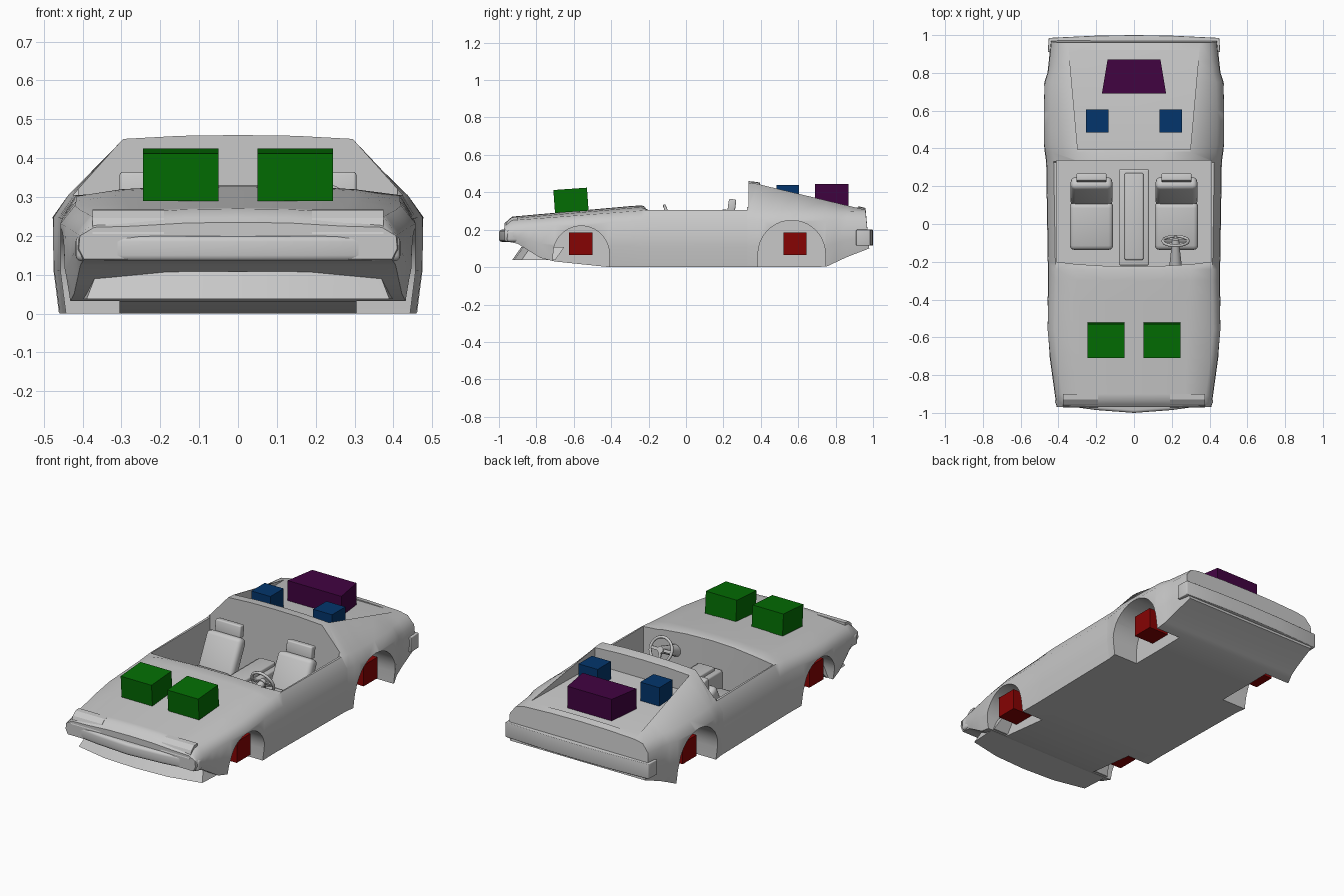
import bpy, bmesh, math
from mathutils import Vector, Matrix

if "Cube" in bpy.data.objects:
    bpy.data.objects.remove(bpy.data.objects["Cube"], do_unlink=True)


def material(name, rgb):
    mat = bpy.data.materials.new(name)
    mat.use_nodes = True
    color = (*rgb, 1)
    mat.diffuse_color = color
    mat.node_tree.nodes["Principled BSDF"].inputs["Base Color"].default_value = color
    return mat


GREY = material("light grey", (0.58, 0.58, 0.58))
RED = material("dark red", (0.24, 0.001, 0.001))
GREEN = material("dark green", (0.001, 0.155, 0.001))
BLUE = material("dark blue", (0.001, 0.036, 0.15))
PURPLE = material("dark purple", (0.053, 0.001, 0.053))


def activate(obj):
    bpy.ops.object.select_all(action="DESELECT")
    obj.select_set(True)
    bpy.context.view_layer.objects.active = obj


def finish(name, bm, mat, bevel=0, smooth=0):
    bmesh.ops.recalc_face_normals(bm, faces=bm.faces)
    mesh = bpy.data.meshes.new(name)
    bm.to_mesh(mesh)
    bm.free()
    mesh.materials.append(mat)
    obj = bpy.data.objects.new(name, mesh)
    bpy.context.collection.objects.link(obj)
    if bevel:
        mod = obj.modifiers.new("round", "BEVEL")
        mod.width, mod.segments = bevel, 3
        activate(obj)
        bpy.ops.object.modifier_apply(modifier=mod.name)
    if smooth:
        activate(obj)
        bpy.ops.object.shade_smooth_by_angle(angle=math.radians(smooth))
    return obj


def add_prism(bm, outline, axis, low, high):
    """Extrude an outline, (y, z) along x or (x, y) along z; return both end rings."""
    def place(p, d):
        return (d, *p) if axis == "x" else (*p, d)
    a = [bm.verts.new(place(p, low)) for p in outline]
    b = [bm.verts.new(place(p, high)) for p in outline]
    bm.faces.new(a)
    bm.faces.new(b[::-1])
    for i in range(len(a)):
        j = (i + 1) % len(a)
        bm.faces.new((a[i], a[j], b[j], b[i]))
    return a, b


def prism(name, outline, axis, low, high, mat=GREY, bevel=0, smooth=0):
    bm = bmesh.new()
    add_prism(bm, outline, axis, low, high)
    return finish(name, bm, mat, bevel, smooth)


def mirrored(half):
    return half + [(-x, y) for x, y in half[::-1] if x]


def box(name, center, size, mat=GREY, tilt=0, bevel=0):
    bm = bmesh.new()
    matrix = (Matrix.Translation(center) @ Matrix.Rotation(math.radians(tilt), 4, "X")
              @ Matrix.Diagonal((*size, 1)))
    bmesh.ops.create_cube(bm, size=1, matrix=matrix)
    return finish(name, bm, mat, bevel, 40 if bevel else 0)


def at(keys, y):
    """Linear reading of a short key list."""
    for (a, u), (b, v) in zip(keys, keys[1:]):
        if y <= b:
            return u + (v - u) * max(0, y - a) / (b - a)
    return keys[-1][1]


# Body shell: sections lofted from nose to tail
FLOOR = [(-.97, .14), (-.9, .125), (-.78, .05), (-.7, .03), (-.41, 0), (.745, 0), (.96, .1)]
SIDE = [(-.97, .41), (-.7, .447), (-.56, .46), (-.3, .455), (.33, .465), (.42, .478),
        (.6, .48), (.75, .475), (.8, .458), (.96, .44)]
SHOULDER = [(-.97, .2), (-.7, .225), (-.3, .245), (.96, .25)]
BELT = [(-.97, .222), (-.93, .25), (-.2, .305), (.33, .305), (.96, .295)]
CROWN = [(-.97, .235), (-.93, .27), (-.3, .326), (-.24, .33), (-.2, .318), (.325, .308),
         (.33, .46), (.38, .455), (.96, .316)]
RIDGE = [(-.97, .27), (-.3, .3), (.33, .295), (.96, .35)]
STATIONS = [-.97, -.955, -.93, -.9, -.84, -.78, -.7, -.56, -.41, -.3, -.24, -.2, .1, .325,
            .33, .38, .42, .5, .6, .75, .8, .86, .96]


def section(y):
    floor, side, top = at(FLOOR, y), at(SIDE, y), at(CROWN, y)
    shoulder, ridge = at(SHOULDER, y), at(RIDGE, y)
    waist = floor + (shoulder - floor) * .45
    half = [(0, floor), (.3, floor), (side - .014, floor), (side, waist),
            (side - .003, shoulder), (side - .04, at(BELT, y)), (ridge, top - .01),
            (ridge / 2, top - .002), (0, top)]
    return [(x, y, z) for x, z in half + [(-x, z) for x, z in half[-2:0:-1]]]


bm = bmesh.new()
rings = [[bm.verts.new(p) for p in section(y)] for y in STATIONS]
for r, s in zip(rings, rings[1:]):
    for i in range(len(r)):
        j = (i + 1) % len(r)
        bm.faces.new((r[i], r[j], s[j], s[i]))
bm.faces.new(rings[0])
bm.faces.new(rings[-1][::-1])
for v in rings[-1]:
    v.co.y += max(0, .3 - v.co.z) * .1
body = finish("body_shell", bm, GREY)

# Wheel arches, cockpit and sunken rear deck cut out of the shell
bm = bmesh.new()
for y, radius in ((-.56, .15), (.565, .18)):
    arch = [(y + radius * math.cos(a), .07 + radius * math.sin(a))
            for a in (math.pi * k / 20 for k in range(21))]
    arch += [(y - radius, -.1), (y + radius, -.1)]
    for side in (-1, 1):
        add_prism(bm, arch, "x", side * .305, side * .6)
add_prism(bm, mirrored([(.41, .335), (.41, -.2), (.3, -.213), (.15, -.222), (0, -.225)]),
          "z", .045, .6)
low, high = add_prism(bm, mirrored([(.298, .395), (.345, .92)]), "z", .318, .6)
for v in low:
    if v.co.y < .5:
        v.co.z = .345
cutter = finish("cutter", bm, GREY)
cutter.hide_render = True
cut = body.modifiers.new("openings", "BOOLEAN")
cut.operation, cut.solver, cut.object = "DIFFERENCE", "EXACT", cutter
activate(body)
bpy.ops.object.modifier_apply(modifier=cut.name)
bpy.ops.object.shade_smooth_by_angle(angle=math.radians(48))
bpy.data.objects.remove(cutter, do_unlink=True)

# Bumpers and front air dam
prism("front_bumper", mirrored([(.41, -.88), (.42, -.955), (.2, -.985), (0, -1)]),
      "z", .135, .2, bevel=.015, smooth=40)
prism("rear_bumper", mirrored([(.456, .91), (.452, .985), (.2, .997), (0, 1)]),
      "z", .115, .2, bevel=.004, smooth=40)
bm = bmesh.new()
low, high = add_prism(bm, mirrored([(.4, -.7), (.39, -.88), (.2, -.92), (0, -.93)]),
                      "z", .037, .108)
for v in high:
    v.co.x *= .93
    v.co.y += .05
finish("air_dam", bm, GREY, smooth=30)

# Paired parts
for side, word in ((1, "left"), (-1, "right")):
    x = .225 * side
    prism(word + "_headlight_cover",
          [(-.972, .205), (-.955, .246), (-.93, .266), (-.9, .268), (-.9, .205)],
          "x", side * .19, side * .375)
    box(word + "_seat_cushion", (x, -.01, .09), (.23, .25, .1), tilt=6, bevel=.025)
    box(word + "_seat_back", (x, .17, .19), (.22, .07, .25), tilt=-26, bevel=.025)
    box(word + "_headrest", (x, .245, .328), (.16, .04, .07), tilt=-8, bevel=.008)
    for end, y in (("front", -.5625), ("rear", .5825)):
        box(f"{word}_{end}_wheel_block", (side * .3675, y, .125), (.125, .125, .12), RED)
    box(word + "_hood_block", (side * .1475, -.615, .357), (.195, .18, .123), GREEN, tilt=4)
    box(word + "_deck_block", (side * .195, .545, .38), (.12, .12, .12), BLUE)

prism("tail_block", mirrored([(.17, .69), (.14, .87)]), "z", .31, .444, PURPLE)

# Centre console with raised spine
box("centre_console", (0, .035, .11), (.16, .51, .14), bevel=.01)
box("console_spine", (0, .04, .185), (.1, .46, .03), bevel=.008)

# Steering wheel: rim, spokes, hub and column running forward into the dash
hub = Vector((.22, -.09, .265))
tilt = math.radians(-68)
bpy.ops.mesh.primitive_torus_add(location=hub, rotation=(tilt, 0, 0), major_radius=.067,
                                 minor_radius=.008, major_segments=28, minor_segments=8)
rim = bpy.context.object
rim.name = "steering_rim"
rim.data.materials.append(GREY)
bpy.ops.object.shade_smooth_by_angle(angle=math.radians(60))
turn = Matrix.Translation(hub) @ Matrix.Rotation(tilt, 4, "X")
bm = bmesh.new()
for angle in (0, 90, 180):
    spoke = (turn @ Matrix.Rotation(math.radians(angle), 4, "Z")
             @ Matrix.Translation((.035, 0, 0)) @ Matrix.Diagonal((.07, .016, .008, 1)))
    bmesh.ops.create_cube(bm, size=1, matrix=spoke)
bmesh.ops.create_cone(bm, cap_ends=True, segments=16, radius1=.022, radius2=.018,
                      depth=.02, matrix=turn)
finish("steering_spokes", bm, GREY, smooth=40)
bm = bmesh.new()
bmesh.ops.create_cone(bm, cap_ends=True, segments=12, radius1=.034, radius2=.018, depth=.15,
                      matrix=turn @ Matrix.Translation((0, 0, -.075)))
finish("steering_column", bm, GREY, smooth=40)
